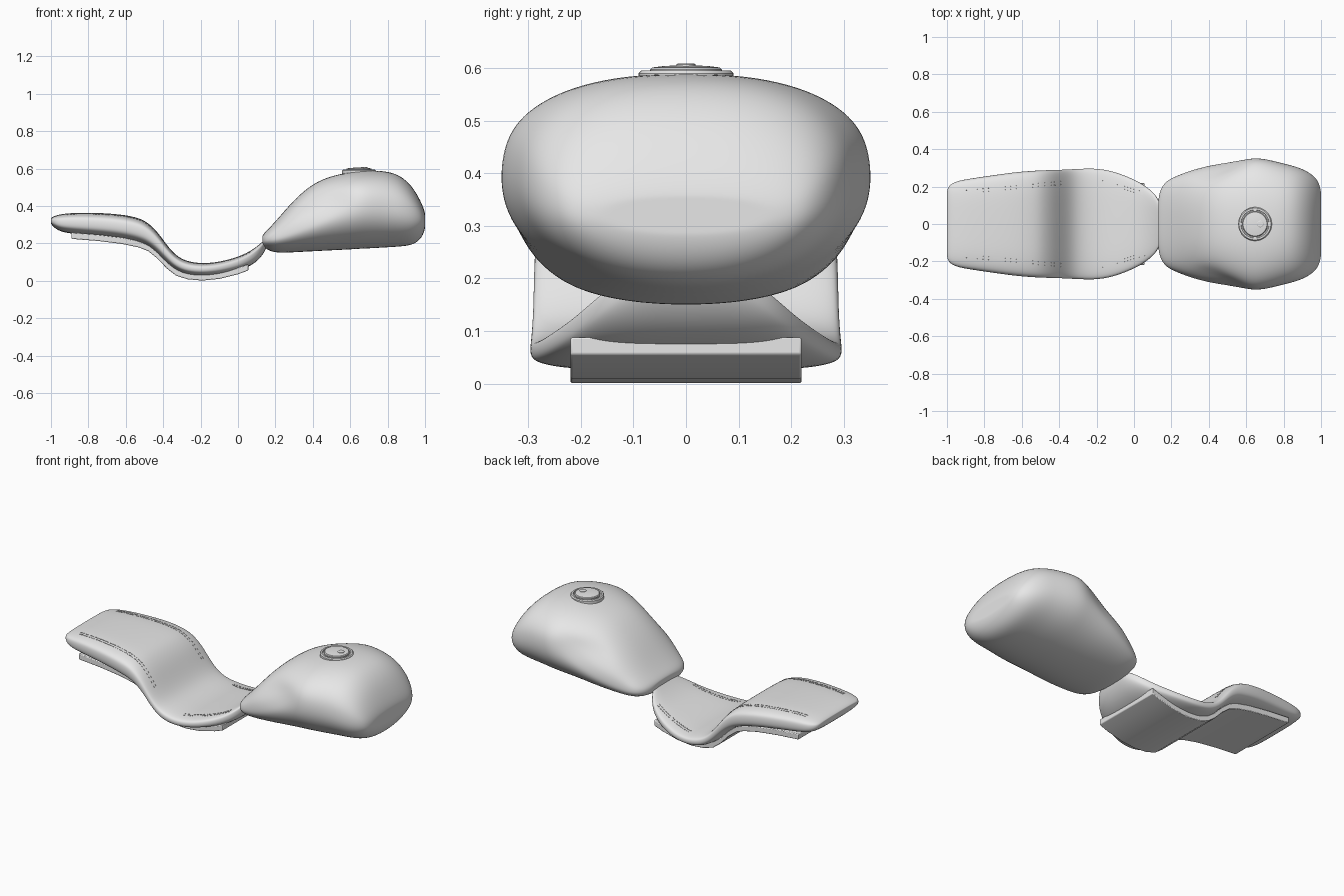
import bpy, bmesh
from math import cos, sin, pi, exp, atan2
from mathutils import Vector
from mathutils.bvhtree import BVHTree

if "Cube" in bpy.data.objects:
    bpy.data.objects.remove(bpy.data.objects["Cube"], do_unlink=True)

grey = bpy.data.materials.new("plain_grey")
grey.use_nodes = True
colour = (0.8, 0.8, 0.8, 1)
grey.diffuse_color = colour
grey.node_tree.nodes["Principled BSDF"].inputs["Base Color"].default_value = colour


def finish(bm, name, subdiv=0, smooth=True, angle=40):
    """Turn a bmesh into a shaded, coloured object."""
    bmesh.ops.recalc_face_normals(bm, faces=bm.faces)
    mesh = bpy.data.meshes.new(name)
    bm.to_mesh(mesh)
    bm.free()
    mesh.materials.append(grey)
    obj = bpy.data.objects.new(name, mesh)
    bpy.context.collection.objects.link(obj)
    if subdiv:
        mod = obj.modifiers.new("smooth", 'SUBSURF')
        mod.levels = mod.render_levels = subdiv
    if smooth:
        bpy.ops.object.select_all(action='DESELECT')
        obj.select_set(True)
        bpy.context.view_layer.objects.active = obj
        if subdiv:
            bpy.ops.object.shade_smooth()
        else:
            bpy.ops.object.shade_smooth_by_angle(angle=angle * pi / 180)
    return obj


def power(value, n):
    return abs(value) ** (2 / n) * (1 if value >= 0 else -1)


def section(x, top, bottom, half, wide, n_top, n_bottom, count=32):
    """Closed rounded cross-section standing across x."""
    ring = []
    for i in range(count):
        c, s = cos(2 * pi * i / count), sin(2 * pi * i / count)
        n = n_top if s >= 0 else n_bottom
        height = top - wide if s >= 0 else wide - bottom
        ring.append(Vector((x, half * power(c, n), wide + height * power(s, n))))
    return ring


def loft(rings):
    """Skin the rings and close both ends with shrunken caps."""
    bm = bmesh.new()

    def shrink(ring, factor):
        mid = sum(ring, Vector()) / len(ring)
        return [mid.lerp(p, factor) for p in ring]

    rings = [shrink(rings[0], 0.3), shrink(rings[0], 0.8)] + rings \
        + [shrink(rings[-1], 0.8), shrink(rings[-1], 0.3)]
    loops = [[bm.verts.new(p) for p in ring] for ring in rings]
    for a, b in zip(loops, loops[1:]):
        for i in range(len(a)):
            j = (i + 1) % len(a)
            bm.faces.new((a[i], a[j], b[j], b[i]))
    bm.faces.new(loops[0])
    bm.faces.new(loops[-1])
    return bm


# Fuel tank: x, top, bottom, half width, height of widest point
tank_stations = [
    (.13, .24, .195, .13, .215), (.14, .256, .178, .185, .215),
    (.17, .285, .158, .23, .22), (.22, .34, .148, .255, .23),
    (.3, .435, .152, .287, .26), (.4, .522, .157, .315, .30),
    (.5, .562, .162, .333, .345), (.59, .58, .166, .35, .385),
    (.65, .588, .17, .358, .4), (.72, .591, .173, .346, .4),
    (.8, .586, .178, .325, .39), (.87, .563, .182, .308, .375),
    (.93, .508, .19, .282, .355), (.97, .44, .215, .25, .34),
    (.992, .39, .25, .215, .325), (1, .36, .28, .17, .32),
]
tank_rings = [section(*row, 2.4, 2.1) for row in tank_stations]
for ring in tank_rings:
    for p in ring:
        # Knee recess pressed into each flank
        dent = exp(-((p.x - .43) / .13) ** 2 - ((p.z - .43) / .055) ** 2)
        p.y *= 1 - .13 * dent
finish(loft(tank_rings), "fuel_tank", 2)

# Seat cushion: x, top, bottom, half width
seat_stations = [
    (-1, .335, .305, .185), (-.985, .346, .285, .21), (-.95, .356, .262, .23),
    (-.88, .364, .25, .243), (-.75, .364, .238, .262), (-.62, .355, .222, .28),
    (-.53, .337, .2, .286), (-.48, .31, .18, .288), (-.43, .262, .142, .29),
    (-.38, .19, .09, .291), (-.33, .132, .05, .294), (-.27, .102, .028, .297),
    (-.19, .092, .022, .298), (-.1, .1, .03, .28), (0, .127, .052, .24),
    (.06, .155, .075, .205), (.11, .19, .11, .165), (.14, .218, .15, .115),
    (.155, .23, .185, .07),
]
seat = finish(loft([section(x, t, b, h, b + .52 * (t - b), 3.6, 3.2)
                    for x, t, b, h in seat_stations]), "seat_cushion", 2)

# Seat base pan: strip following the underside, x and bottom
pan_path = [(-.89, .224), (-.75, .213), (-.62, .197), (-.53, .178), (-.48, .158),
            (-.43, .118), (-.38, .065), (-.33, .027), (-.27, .008), (-.19, .001),
            (-.1, .01), (0, .035), (.055, .055)]
bm = bmesh.new()
loops = []
for x, z in pan_path:
    corners = ((-.22, z), (.22, z), (.22, z + .034), (-.22, z + .034))
    loops.append([bm.verts.new((x, y, h)) for y, h in corners])
for a, b in zip(loops, loops[1:]):
    for i in range(4):
        j = (i + 1) % 4
        bm.faces.new((a[i], a[j], b[j], b[i]))
bm.faces.new(loops[0])
bm.faces.new(loops[-1])
pan = finish(bm, "seat_base_pan")
bevel = pan.modifiers.new("edge", 'BEVEL')
bevel.width = .004
bevel.segments = 2


# Filler cap: turned profile of radius and height
def turned(profile, centre, name, sides=48):
    bm = bmesh.new()
    loops = [[bm.verts.new((centre[0] + r * cos(2 * pi * i / sides),
                            centre[1] + r * sin(2 * pi * i / sides), z))
              for i in range(sides)] for r, z in profile]
    for a, b in zip(loops, loops[1:]):
        for i in range(sides):
            j = (i + 1) % sides
            bm.faces.new((a[i], a[j], b[j], b[i]))
    bm.faces.new(loops[0])
    bm.faces.new(loops[-1])
    return finish(bm, name, angle=30)


cap = (.647, 0)
turned([(.09, .57), (.09, .59), (.085, .595), (.076, .595), (.074, .588)],
       cap, "filler_ring")
turned([(.068, .58), (.068, .597), (.064, .601), (.04, .604), (.01, .605)],
       cap, "filler_cap")
turned([(.018, .6), (.018, .607), (.015, .609)], (.675, 0), "cap_lock", 20)

# Stitching: paired dashed rows lying on the cushion
bpy.context.view_layer.update()
surface = BVHTree.FromObject(seat, bpy.context.evaluated_depsgraph_get())
bm = bmesh.new()


def stitch_row(start, end, count):
    start, end = Vector(start), Vector(end)
    for i in range(count):
        spot = start.lerp(end, i / (count - 1))
        hit, normal, _, _ = surface.ray_cast(Vector((spot.x, spot.y, 1)), Vector((0, 0, -1)))
        if hit is None:
            continue
        along = (end - start).to_3d()
        along = (along - normal * along.dot(normal)).normalized()
        across = normal.cross(along)
        made = bmesh.ops.create_cube(bm, size=1)["verts"]
        for v in made:
            v.co = hit + along * v.co.x * .01 + across * v.co.y * .004 + normal * v.co.z * .004


for side in (-1, 1):
    for gap in (0, .016):
        stitch_row((-.91, side * (.165 + gap)), (-.39, side * (.212 + gap)), 32)
        stitch_row((-.185, side * (.222 + gap)), (.06, side * (.155 + gap)), 16)
finish(bm, "seat_stitching", smooth=False)
